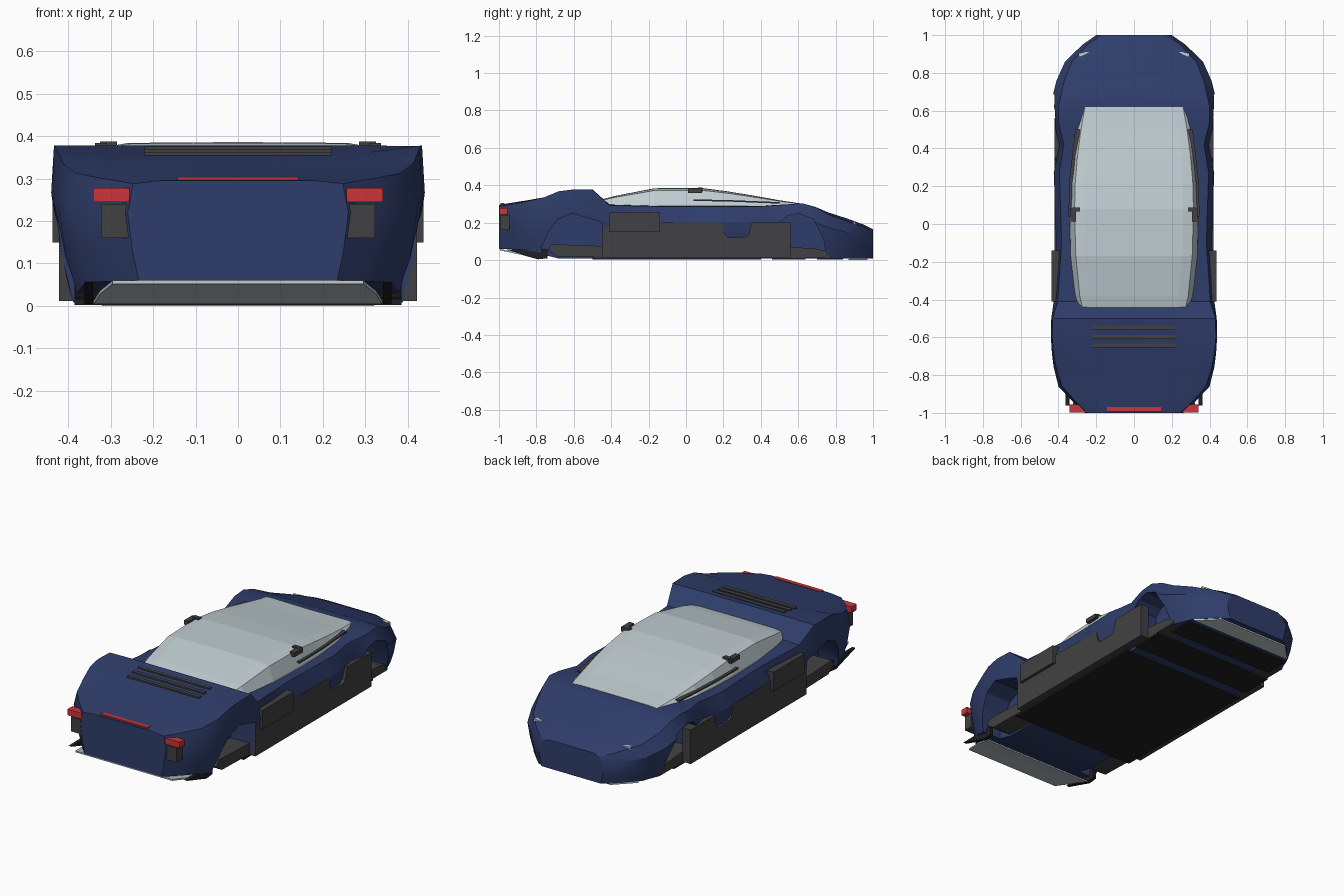
import bpy, bmesh

if "Cube" in bpy.data.objects:
    bpy.data.objects.remove(bpy.data.objects["Cube"])


def material(name, rgb):
    m = bpy.data.materials.new(name)
    m.diffuse_color = (*rgb, 1)
    m.use_nodes = True
    m.node_tree.nodes["Principled BSDF"].inputs["Base Color"].default_value = m.diffuse_color
    return m


BLUE = material("navy blue", (0.028, 0.046, 0.145))
GLASS = material("pale glass", (0.53, 0.61, 0.64))
DARK = material("dark grey", (0.053, 0.053, 0.057))
BLACK = material("black", (0.014, 0.014, 0.016))
RED = material("red", (0.60, 0.035, 0.045))


def loft(name, rings, mat):
    """Closed skin through rings of equal point count, with end caps."""
    bm = bmesh.new()
    vs = [[bm.verts.new(p) for p in r] for r in rings]
    n = len(vs[0])
    for a, b in zip(vs, vs[1:]):
        for i in range(n):
            bm.faces.new((a[i], a[(i + 1) % n], b[(i + 1) % n], b[i]))
    bm.faces.new(vs[0])
    bm.faces.new(vs[-1][::-1])
    bmesh.ops.recalc_face_normals(bm, faces=bm.faces)
    me = bpy.data.meshes.new(name)
    bm.to_mesh(me)
    bm.free()
    me.materials.append(mat)
    ob = bpy.data.objects.new(name, me)
    bpy.context.collection.objects.link(ob)
    return ob


def prism_x(name, pts, lo, hi, mat):
    """Extrude a (y, z) profile along x."""
    return loft(name, [[(x, y, z) for y, z in pts] for x in (lo, hi)], mat)


def prism_z(name, pts, lo, hi, mat):
    """Extrude an (x, y) outline along z."""
    return loft(name, [[(x, y, z) for x, y in pts] for z in (lo, hi)], mat)


def box(name, x, y, z, mat):
    return prism_z(name, [(x[0], y[0]), (x[1], y[0]), (x[1], y[1]), (x[0], y[1])], z[0], z[1], mat)


def mirrored(half):
    """Mirror a half ring that starts and ends on the centre line."""
    return half + [(-x, y, z) for x, y, z in reversed(half[1:-1])]


# Body: y, half width, centre height, edge factor, edge height, bottom
stations = [
    (-1.00, .260, .295, .95, .288, .060), (-.93, .335, .307, .95, .300, .058),
    (-.86, .400, .318, .95, .312, .055), (-.76, .425, .335, .97, .335, .028),
    (-.68, .435, .350, .98, .368, .008), (-.60, .440, .362, .985, .378, .008),
    (-.50, .438, .378, .985, .376, .008), (-.41, .425, .297, .95, .293, .008),
    (-.10, .412, .290, .93, .286, .008), (.20, .422, .290, .93, .286, .008),
    (.27, .425, .290, .93, .286, .008), (.42, .395, .291, .94, .288, .008),
    (.54, .425, .298, .94, .298, .008), (.62, .435, .300, .92, .304, .008),
    (.69, .428, .285, .90, .284, .008), (.76, .410, .255, .90, .245, .008),
    (.86, .365, .223, .90, .208, .008), (.95, .272, .190, .90, .178, .008),
    (1.0, .200, .165, .85, .150, .008)]
rings = []
for y, w, zc, e, ze, zb in stations:
    h = ze - zb
    rings.append(mirrored([(0, y, zc), (.7 * w, y, zc), (e * w, y, ze), (w, y, zb + .7 * h),
                           (.955 * w, y, zb + .3 * h), (.9 * w, y, zb), (0, y, zb)]))
body = loft("body", rings, BLUE)

# Wheel arches cut through the flanks
rear_arch = [(-.775, -.05), (-.77, .07), (-.735, .15), (-.69, .215), (-.61, .25),
             (-.51, .22), (-.45, .2), (-.45, -.05)]
front_arch = [(.50, -.05), (.50, .20), (.54, .235), (.60, .25), (.68, .22),
              (.735, .11), (.765, -.05)]
bpy.context.view_layer.objects.active = body
for s in (1, -1):
    for arch in (rear_arch, front_arch):
        cutter = prism_x("arch_cutter", arch, s * .27, s * .6, BLUE)
        cutter.hide_render = True
        mod = body.modifiers.new("arch", 'BOOLEAN')
        mod.operation = 'DIFFERENCE'
        mod.solver = 'EXACT'
        mod.object = cutter
        bpy.ops.object.modifier_apply(modifier=mod.name)
        bpy.data.objects.remove(cutter)
bpy.ops.object.select_all(action='DESELECT')
body.select_set(True)
bpy.ops.object.shade_smooth_by_angle(angle=0.45)

# Glass canopy: y, half width, roof height
roof = [(-.45, .295, .325), (-.38, .312, .343), (-.17, .335, .384), (.08, .342, .386),
        (.22, .338, .368), (.36, .325, .345), (.50, .305, .320), (.62, .282, .302)]
rings = []
for y, w, zt in roof:
    h = zt - .283
    rings.append(mirrored([(0, y, zt), (.76 * w, y, zt - .02 * h), (.92 * w, y, zt - .12 * h),
                           (w, y, .283 + .15 * h), (w, y, .283), (0, y, .283)]))
loft("canopy", rings, GLASS)

# Parts on both sides
sill = [(-.45, .012), (.56, .012), (.56, .20), (.35, .20), (.335, .135), (.315, .122),
        (.225, .122), (.205, .14), (.195, .20), (-.45, .20)]
for s in (1, -1):
    side = "right" if s > 0 else "left"
    prism_x("sill_" + side, sill, s * .37, s * .421, DARK)
    box("side_intake_" + side, (s * .39, s * .437), (-.41, -.14), (.15, .255), DARK)
    loft("window_trim_" + side,
         [[(s * (x + dx), y, z + dz) for dx, dz in ((-.02, 0), (.006, 0), (.006, .008), (-.02, .008))]
          for x, y, z in ((.342, .04, .317), (.334, .25, .312), (.305, .50, .302))], DARK)
    # mirror: stalk plus housing
    box("mirror_stalk_" + side, (s * .308, s * .337), (.012, .085), (.36, .384), DARK)
    box("mirror_head_" + side, (s * .285, s * .325), (.065, .088), (.365, .387), DARK)
    box("tail_light_" + side, (s * .255, s * .342), (-.998, -.955), (.245, .278), RED)
    box("rear_vent_" + side, (s * .258, s * .323), (-.995, -.945), (.16, .24), DARK)
    prism_z("headlight_" + side, [(s * .235, .912), (s * .295, .905), (s * .285, .88)],
            .17, .203, GLASS)

# Rear deck louvres and light bar
for y, z in ((-.55, .371), (-.598, .364), (-.643, .357)):
    box("deck_louvre", (-.22, .22), (y - .011, y + .011), (z - .012, z + .005), DARK)
box("light_bar", (-.143, .143), (-.992, -.97), (.285, .304), RED)

# Floor pans seen inside the arches
prism_x("rear_floor", [(-.74, .055), (-.69, .02), (-.44, .014), (-.44, .075), (-.72, .085)],
        -.385, .385, DARK)
prism_x("front_floor", [(.50, .012), (.765, .012), (.765, .045), (.70, .06), (.50, .075)],
        -.375, .375, DARK)

# Underside panels, front splitter and rear diffuser
for w, a, b in ((.385, -.50, .40), (.375, .46, .64), (.33, .70, .84)):
    box("under_panel", (-w, w), (a, b), (.002, .013), BLACK)
prism_z("front_splitter", [(-.32, .87), (.32, .87), (.22, .97), (-.22, .97)], 0, .012, GLASS)
loft("diffuser", [[(-w, y, z), (w, y, z), (w, y, z + .008), (-w, y, z + .008)]
                  for w, y, z in ((.295, -.995, .052), (.325, -.88, .028), (.34, -.79, .004))], GLASS)
for s in (1, -1):
    prism_x("diffuser_fin", [(-.96, .056), (-.79, .004), (-.74, .01), (-.74, .06)],
            s * .342, s * .362, BLACK)
